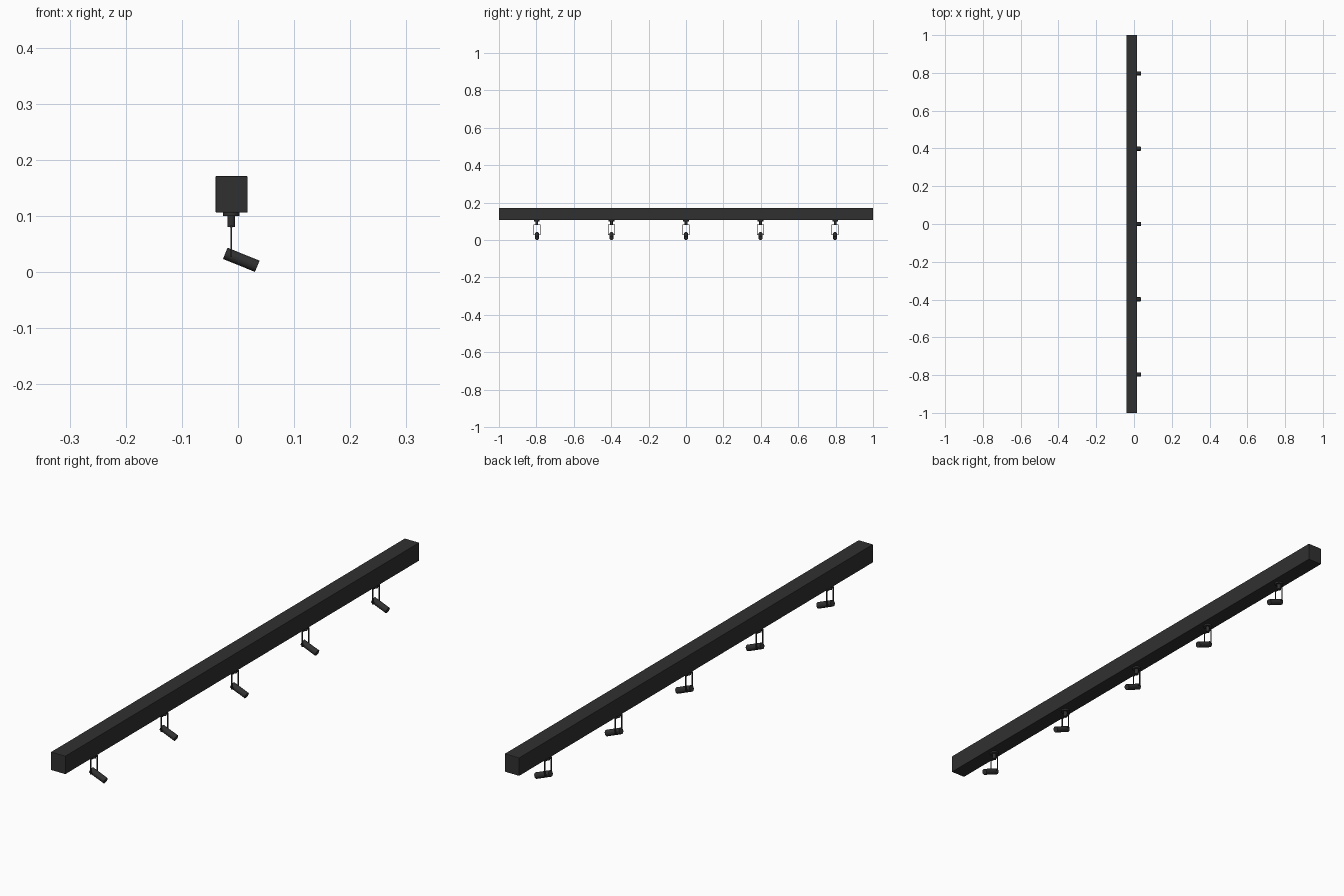
import bpy, math
from mathutils import Vector

if "Cube" in bpy.data.objects:
    bpy.data.objects.remove(bpy.data.objects["Cube"])

mat = bpy.data.materials.new("matte_black")
mat.diffuse_color = (0.03, 0.03, 0.03, 1)
mat.use_nodes = True
mat.node_tree.nodes["Principled BSDF"].inputs["Base Color"].default_value = mat.diffuse_color


def finish(o, name, bevel=0.0):
    o.name = name
    o.data.materials.append(mat)
    if bevel:
        m = o.modifiers.new("bevel", 'BEVEL')
        m.width, m.segments = bevel, 2
    return o


def box(name, lo, hi, bevel=0.0):
    lo, hi = Vector(lo), Vector(hi)
    bpy.ops.mesh.primitive_cube_add(size=1, location=(lo + hi) / 2)
    o = bpy.context.object
    o.scale = hi - lo
    bpy.ops.object.transform_apply(location=False, rotation=False, scale=True)
    return finish(o, name, bevel)


def rod(name, center, axis, r, length, bevel=0.0):
    rot = Vector(axis).to_track_quat('Z', 'Y').to_euler()
    bpy.ops.mesh.primitive_cylinder_add(vertices=32, radius=r, depth=length,
                                        location=center, rotation=rot)
    bpy.ops.object.shade_smooth_by_angle()
    return finish(bpy.context.object, name, bevel)


# ceiling rail
box("rail", (-0.04, -1, 0.106), (0.017, 1, 0.171), 0.0015)

PX = -0.012                      # x of the stem and pivot
A = math.radians(22)             # downward tilt of the lamp
AXIS = Vector((math.cos(A), 0, -math.sin(A)))
HALF = 0.018                     # half width of the yoke

for i in range(-2, 3):
    y = i * 0.3985
    n = i + 3
    # round mount and stem
    rod(f"mount_plate_{n}", (PX, y, 0.1035), (0, 0, 1), 0.015, 0.007)
    rod(f"stem_{n}", (PX, y, 0.091), (0, 0, 1), 0.007, 0.022)
    # yoke: top bar, two side arms and the pivot pin
    box(f"yoke_bar_{n}", (PX - 0.002, y - HALF - 0.0015, 0.0795),
        (PX + 0.002, y + HALF + 0.0015, 0.083))
    for s, side in ((-1, "front"), (1, "back")):
        box(f"yoke_arm_{side}_{n}", (PX - 0.0015, y + s * HALF - 0.0015, 0.027),
            (PX + 0.0015, y + s * HALF + 0.0015, 0.083))
    rod(f"pivot_pin_{n}", (PX, y, 0.029), (0, 1, 0), 0.0015, 2 * HALF)
    # tilted lamp body
    rod(f"lamp_{n}", (0.0058, y, 0.0217), AXIS, 0.0108, 0.0615, 0.0005)
